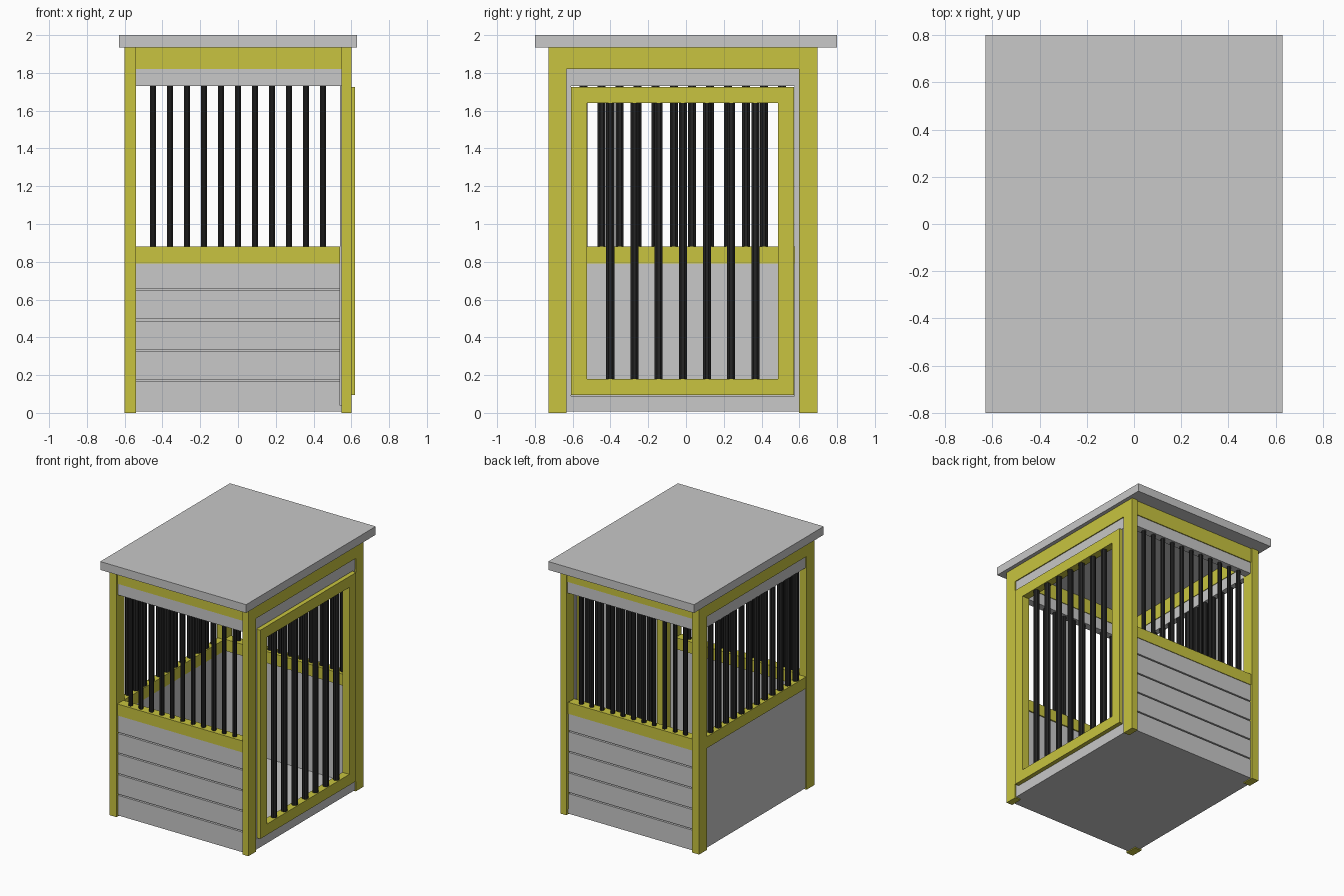
import bpy
import bmesh
from mathutils import Matrix, Vector

old = bpy.data.objects.get("Cube")
if old:
    bpy.data.objects.remove(old, do_unlink=True)


def material(name, colour):
    m = bpy.data.materials.new(name)
    m.use_nodes = True
    m.diffuse_color = (*colour, 1)
    bsdf = next(n for n in m.node_tree.nodes if n.type == 'BSDF_PRINCIPLED')
    bsdf.inputs["Base Color"].default_value = (*colour, 1)
    return m


GREY = material("light grey", (0.58, 0.58, 0.58))
YELLOW = material("yellow", (0.58, 0.55, 0.05))
BLACK = material("black metal", (0.018, 0.018, 0.018))


def finish(name, bm, mat):
    mesh = bpy.data.meshes.new(name)
    bm.to_mesh(mesh)
    bm.free()
    mesh.materials.append(mat)
    ob = bpy.data.objects.new(name, mesh)
    bpy.context.collection.objects.link(ob)
    return ob


def box(name, mat, x, y, z):
    """Box from (low, high) ranges on each axis."""
    ranges = [sorted(r) for r in (x, y, z)]
    centre = Vector([(a + b) / 2 for a, b in ranges])
    size = Vector([b - a for a, b in ranges])
    bm = bmesh.new()
    bmesh.ops.create_cube(bm, size=1,
                          matrix=Matrix.Translation(centre) @ Matrix.Diagonal((*size, 1)))
    return finish(name, bm, mat)


def bars(name, points, radius, z0, z1):
    """Row of vertical eight-sided bars."""
    bm = bmesh.new()
    for x, y in points:
        turn = Matrix.Rotation(0.3927, 4, 'Z')
        bmesh.ops.create_cone(bm, cap_ends=True, segments=8, radius1=radius, radius2=radius,
                              depth=z1 - z0,
                              matrix=Matrix.Translation((x, y, (z0 + z1) / 2)) @ turn)
    return finish(name, bm, BLACK)


CY = -0.017            # middle of the body in y
HALF = 0.712           # half depth of the body
INNER = 0.615          # half depth between the posts
EAVE = 1.935
BEAM, BOARD = 1.82, 1.73
RAIL_LOW, RAIL_TOP = 0.79, 0.88

# Roof and floor
box("roof", GREY, (-0.63, 0.63), (-0.8, 0.8), (EAVE, 2.0))
box("floor", GREY, (-0.585, 0.585), (CY - 0.69, CY + 0.69), (0.008, 0.04))

# Front and back walls, posts and door jambs
for side, s in (("front", -1), ("back", 1)):
    def across(a, b):
        return CY + s * a, CY + s * b

    box(side + "_left_post", YELLOW, (0.548, 0.6), across(INNER, HALF), (0, EAVE))
    box(side + "_right_post", YELLOW, (-0.6, -0.54), across(INNER, HALF), (0, EAVE))
    box(side + "_jamb", GREY, (0.54, 0.59), across(0.592, INNER), (0.008, BOARD))
    box(side + "_top_beam", YELLOW, (-0.54, 0.548), across(0.63, 0.702), (BEAM, EAVE))
    box(side + "_top_board", GREY, (-0.54, 0.548), across(0.635, 0.695), (BOARD, BEAM))
    box(side + "_rail", YELLOW, (-0.54, 0.54), across(0.625, 0.7), (RAIL_LOW, RAIL_TOP))
    box(side + "_wall_backing", GREY, (-0.54, 0.54), across(0.635, 0.675), (0.008, RAIL_LOW))
    slat_top = 0
    for i in range(5):
        low = slat_top + (0.01 if i else 0.008)
        slat_top = RAIL_LOW if i == 4 else 0.165 + 0.161 * i
        box(f"{side}_slat_{i + 1}", GREY, (-0.54, 0.54), across(0.675, 0.695), (low, slat_top))
    bars(side + "_bars", [(0.09 * i, CY + s * 0.665) for i in range(-5, 6)],
         0.017, RAIL_TOP, BOARD)

# Closed side wall
span = (CY - INNER, CY + INNER)
box("right_top_beam", YELLOW, (-0.598, -0.54), span, (BEAM, EAVE))
box("right_top_board", GREY, (-0.59, -0.545), span, (BOARD, BEAM))
box("right_rail", YELLOW, (-0.595, -0.54), span, (RAIL_LOW, RAIL_TOP))
box("right_panel", GREY, (-0.588, -0.545), span, (0.008, RAIL_LOW))
bars("right_bars", [(-0.568, CY + 0.0955 * (i - 5.5)) for i in range(12)],
     0.023, RAIL_TOP, BOARD)

# Door side surround
box("left_top_beam", YELLOW, (0.548, 0.6), span, (BEAM, EAVE))
box("left_top_board", GREY, (0.545, 0.592), span, (BOARD, BEAM))
box("left_sill", GREY, (0.545, 0.592), span, (0.008, 0.09))

# Door frame and its bars
DX = (0.56, 0.62)
D0, D1, W = -0.61, 0.573, 0.085
Z0, Z1 = 0.095, 1.725
box("door_front_stile", YELLOW, DX, (D0, D0 + W), (Z0, Z1))
box("door_back_stile", YELLOW, DX, (D1 - W, D1), (Z0, Z1))
box("door_bottom_rail", YELLOW, DX, (D0 + W, D1 - W), (Z0, Z0 + W))
box("door_top_rail", YELLOW, DX, (D0 + W, D1 - W), (Z1 - W, Z1))
bars("door_bars", [(0.592, -0.017 + 0.128 * i) for i in range(-3, 4)],
     0.023, Z0 + W, Z1 - W)
